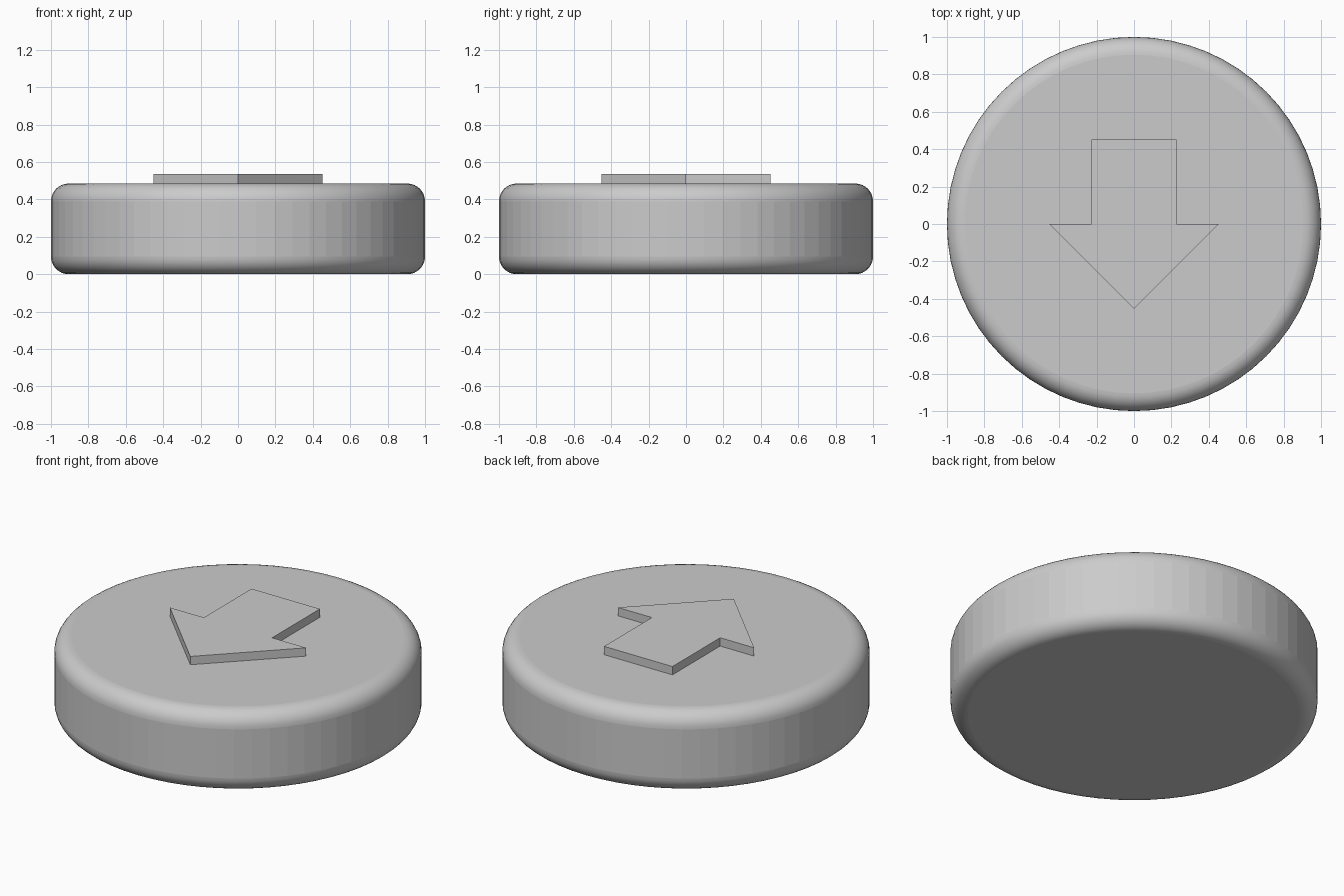
import bpy
import bmesh

cube = bpy.data.objects.get("Cube")
if cube:
    bpy.data.objects.remove(cube, do_unlink=True)

SIDES = 64
DISC_TOP = 0.485
ARROW_TOP = 0.535
ROUNDING = 0.095


def make_material(name, colour):
    mat = bpy.data.materials.new(name)
    mat.use_nodes = True
    mat.diffuse_color = colour
    mat.node_tree.nodes["Principled BSDF"].inputs["Base Color"].default_value = colour
    return mat


def make_object(name, bm, mat):
    bmesh.ops.recalc_face_normals(bm, faces=bm.faces[:])
    mesh = bpy.data.meshes.new(name)
    bm.to_mesh(mesh)
    bm.free()
    mesh.materials.append(mat)
    obj = bpy.data.objects.new(name, mesh)
    bpy.context.collection.objects.link(obj)
    return obj


grey = make_material("plain grey", (0.6, 0.6, 0.6, 1.0))

# Disc with rounded rims
bm = bmesh.new()
bmesh.ops.create_cone(bm, cap_ends=True, segments=SIDES, radius1=1, radius2=1, depth=DISC_TOP)
bmesh.ops.translate(bm, verts=bm.verts[:], vec=(0, 0, DISC_TOP / 2))
rims = [e for e in bm.edges if abs(e.verts[0].co.z - e.verts[1].co.z) < 0.01]
bmesh.ops.bevel(bm, geom=rims, offset=ROUNDING, segments=8, profile=0.5, affect='EDGES')
# Only the rims are smooth; the wall and caps stay flat
for face in bm.faces:
    face.normal_update()
    face.smooth = 0.01 < abs(face.normal.z) < 0.999
make_object("button_disc", bm, grey)

# Raised arrow pointing to the front
half_outline = [(0, -0.453), (0.453, 0), (0.227, 0), (0.227, 0.453)]
outline = half_outline + [(-x, y) for x, y in reversed(half_outline[1:])]
bm = bmesh.new()
base = bm.faces.new([bm.verts.new((x, y, DISC_TOP - 0.02)) for x, y in outline])
raised = bmesh.ops.extrude_face_region(bm, geom=[base], use_keep_orig=True)["geom"]
for v in raised:
    if isinstance(v, bmesh.types.BMVert):
        v.co.z = ARROW_TOP
make_object("raised_arrow", bm, grey)
